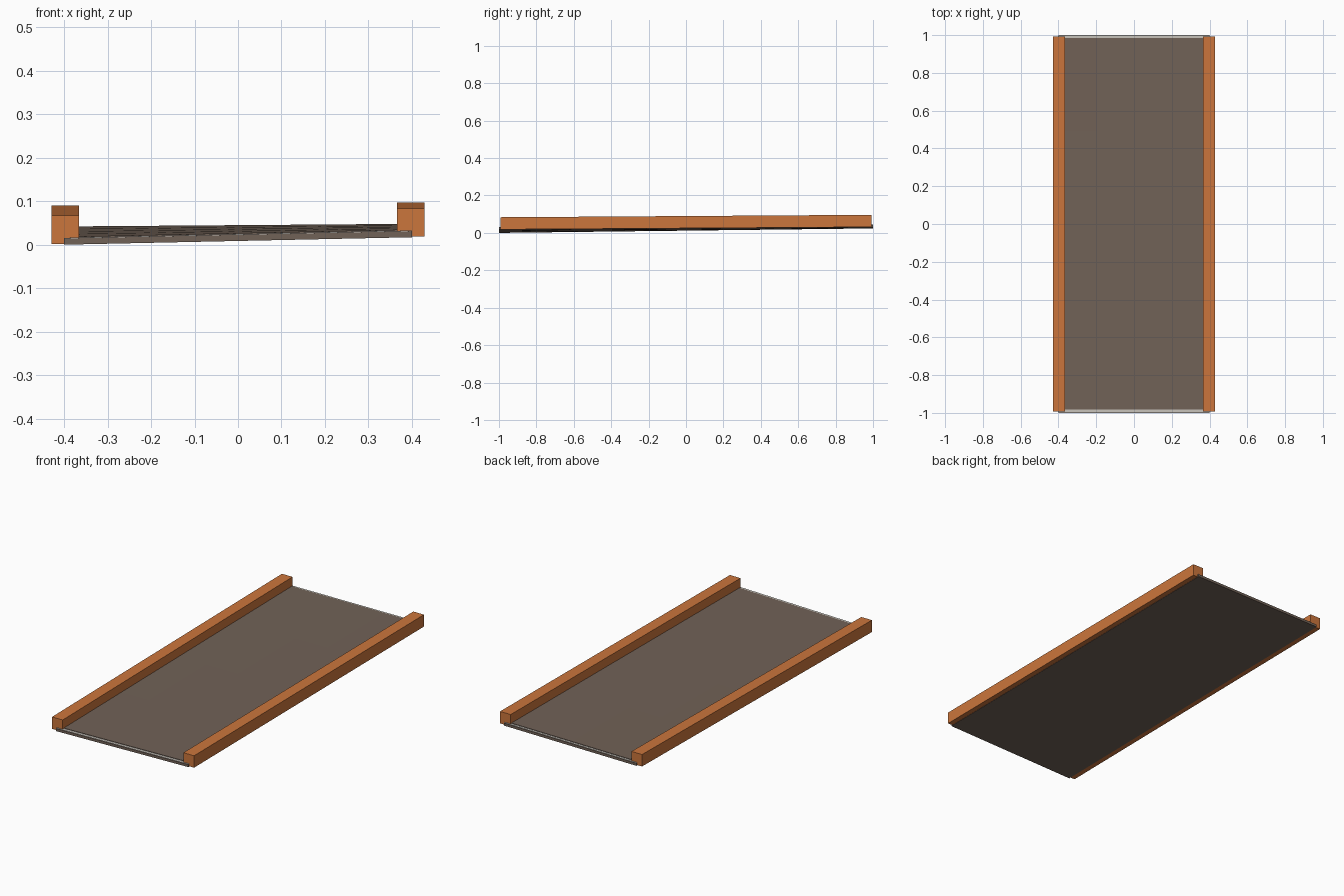
import bpy
import bmesh

cube = bpy.data.objects.get("Cube")
if cube:
    bpy.data.objects.remove(cube, do_unlink=True)


def material(name, rgb):
    m = bpy.data.materials.new(name)
    m.use_nodes = True
    m.diffuse_color = (*rgb, 1)
    m.node_tree.nodes["Principled BSDF"].inputs["Base Color"].default_value = (*rgb, 1)
    return m


orange = material("orange wood", (0.60, 0.18, 0.045))
brown = material("grey brown", (0.165, 0.122, 0.095))
pale = material("pale grey", (0.58, 0.55, 0.50))


def ground(x, y):
    """Height of the slightly tilted and twisted underside."""
    u, v = (x / 0.4 + 1) / 2, (y + 1) / 2
    front = 0.017 * u
    back = 0.024 + 0.006 * u
    return front + (back - front) * v


def block(name, xs, ys, zs, mat, slope_x=None):
    """Box that follows the underside; slope_x fixes the x used for its height."""
    bm = bmesh.new()
    bmesh.ops.create_cube(bm, size=1)
    bmesh.ops.subdivide_edges(bm, edges=bm.edges[:], cuts=3, use_grid_fill=True)
    for v in bm.verts:
        x, y, z = [a + (b - a) * (c + 0.5) for (a, b), c in zip((xs, ys, zs), v.co)]
        v.co = (x, y, z + ground(x if slope_x is None else slope_x, y))
    bmesh.ops.recalc_face_normals(bm, faces=bm.faces[:])
    mesh = bpy.data.meshes.new(name)
    bm.to_mesh(mesh)
    bm.free()
    mesh.materials.append(mat)
    obj = bpy.data.objects.new(name, mesh)
    bpy.context.collection.objects.link(obj)


# Sandwich deck: base sheet, thin pale layer and a shorter top sheet
block("base_sheet", (-0.40, 0.40), (-1, 1), (0, 0.014), brown)
block("pale_layer", (-0.40, 0.40), (-0.997, 0.997), (0.014, 0.0155), pale)
block("top_sheet", (-0.39, 0.39), (-0.982, 0.985), (0.0155, 0.018), brown)

# Side rails
for side, name in ((-1, "right_rail"), (1, "left_rail")):
    xs = sorted((side * 0.365, side * 0.429))
    block(name, xs, (-0.992, 0.992), (0.0015, 0.0665), orange, side * 0.40)
